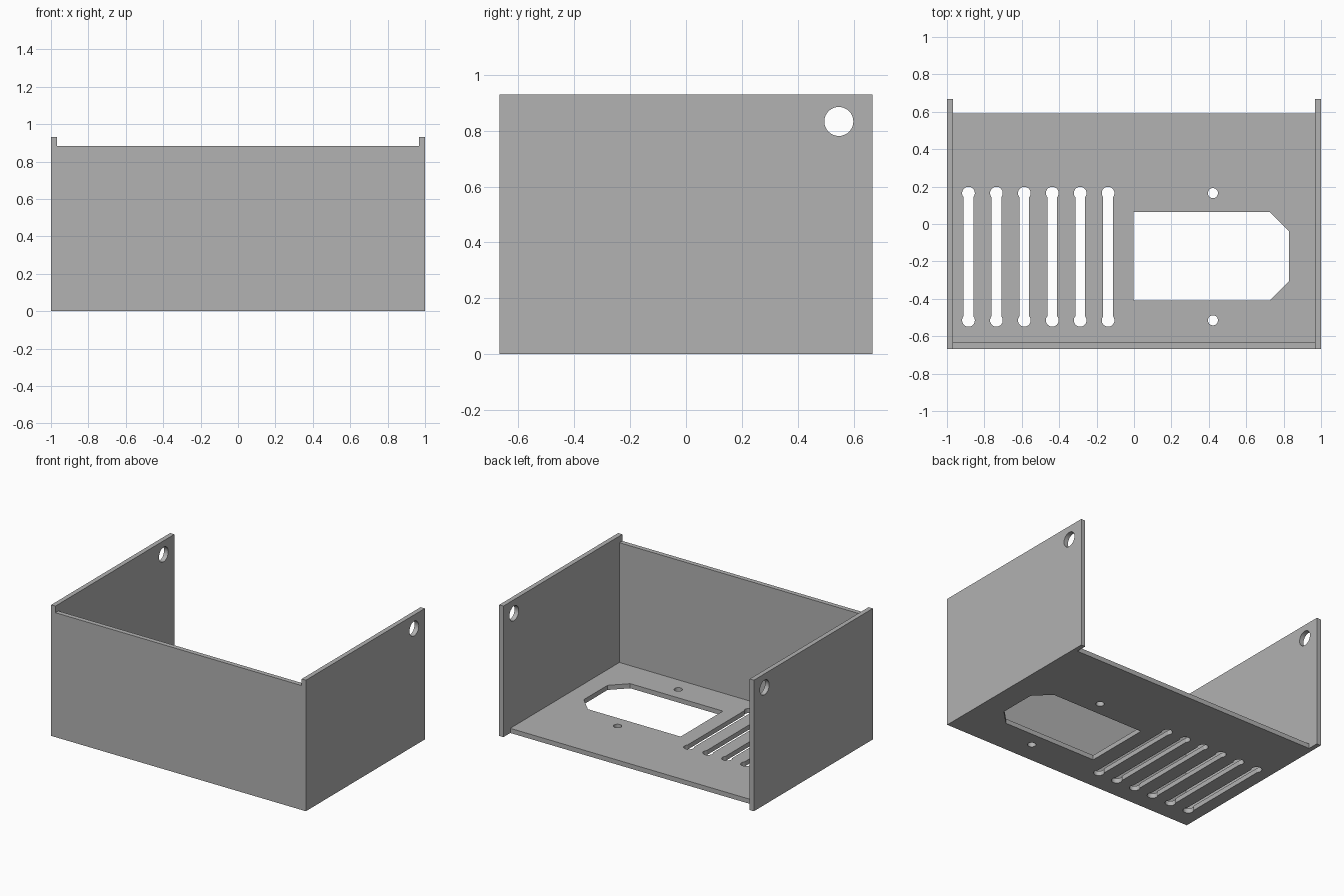
import bpy, bmesh
from math import asin, cos, sin, pi, tau
from mathutils import Matrix

cube = bpy.data.objects.get("Cube")
if cube:
    bpy.data.objects.remove(cube, do_unlink=True)

GREY = (0.445, 0.445, 0.445, 1)
grey = bpy.data.materials.new("plain grey")
grey.use_nodes = True
grey.diffuse_color = GREY
grey.node_tree.nodes["Principled BSDF"].inputs["Base Color"].default_value = GREY

T = 0.033                      # sheet thickness
D = 0.667                      # half depth
H = 0.93                       # side panel height

# Plane orientations: flat outline -> world
FLAT = Matrix.Identity(4)
FACING_FRONT = Matrix(((1, 0, 0, 0), (0, 0, -1, 0), (0, 1, 0, 0), (0, 0, 0, 1)))
FACING_SIDE = Matrix(((0, 0, 1, 0), (1, 0, 0, 0), (0, 1, 0, 0), (0, 0, 0, 1)))


def arc(cx, cy, r, start, end, n):
    return [(cx + r * cos(start + (end - start) * i / n),
             cy + r * sin(start + (end - start) * i / n)) for i in range(n + 1)]


def circle(cx, cy, r, n=32):
    return arc(cx, cy, r, 0, tau, n)[:-1]


def rect(x0, y0, x1, y1):
    return [(x0, y0), (x1, y0), (x1, y1), (x0, y1)]


def slot(x, y0, y1, half, r):
    """Narrow slot with a round drill hole at each end."""
    a = asin(half / r) - pi / 2
    return (arc(x, y1, r, a, pi - a, 24) + arc(x, y0, r, pi + a, tau - a, 24))


def sheet(name, loops, plane, position):
    """Extrude an outline with holes into a sheet."""
    curve = bpy.data.curves.new(name, "CURVE")
    curve.dimensions = "2D"
    curve.fill_mode = "BOTH"
    curve.extrude = T / 2
    for loop in loops:
        spline = curve.splines.new("POLY")
        spline.points.add(len(loop) - 1)
        for point, (x, y) in zip(spline.points, loop):
            point.co = (x, y, 0, 1)
        spline.use_cyclic_u = True
    temp = bpy.data.objects.new(name + " outline", curve)
    bpy.context.collection.objects.link(temp)
    graph = bpy.context.evaluated_depsgraph_get()
    mesh = bpy.data.meshes.new_from_object(temp.evaluated_get(graph))
    bpy.data.objects.remove(temp, do_unlink=True)
    bpy.data.curves.remove(curve)

    bm = bmesh.new()
    bm.from_mesh(mesh)
    bmesh.ops.remove_doubles(bm, verts=bm.verts, dist=0.0001)
    bmesh.ops.transform(bm, matrix=Matrix.Translation(position) @ plane, verts=bm.verts)
    bmesh.ops.recalc_face_normals(bm, faces=bm.faces)
    bm.to_mesh(mesh)
    bm.free()
    mesh.name = name
    mesh.materials.clear()
    mesh.materials.append(grey)
    obj = bpy.data.objects.new(name, mesh)
    bpy.context.collection.objects.link(obj)
    bpy.ops.object.select_all(action="DESELECT")
    obj.select_set(True)
    bpy.context.view_layer.objects.active = obj
    bpy.ops.object.shade_smooth_by_angle()
    return obj


# Side panels with a round hole at the upper back
for name, side in (("left_panel", 1), ("right_panel", -1)):
    sheet(name, [rect(-D, 0, D, H), circle(0.547, 0.833, 0.052)],
          FACING_SIDE, (side * (1 - T / 2), 0, 0))

# Front panel, a little lower than the sides
sheet("front_panel", [rect(T - 1, 0, 1 - T, 0.883)], FACING_FRONT, (0, T / 2 - D, 0))

# Floor: socket opening, two screw holes and a row of vent slots
Y0, Y1 = -0.515, 0.165
socket = [(-0.003, -0.41), (0.725, -0.41), (0.83, -0.305),
          (0.83, -0.04), (0.725, 0.065), (-0.003, 0.065)]
holes = [socket] + [circle(0.422, y, 0.027) for y in (Y0, Y1)]
holes += [slot(-0.885 + 0.1493 * i, Y0, Y1, 0.026, 0.034) for i in range(6)]
sheet("floor", [rect(T - 1, T - D, 1 - T, 0.59)] + holes, FLAT, (0, 0, T / 2))
